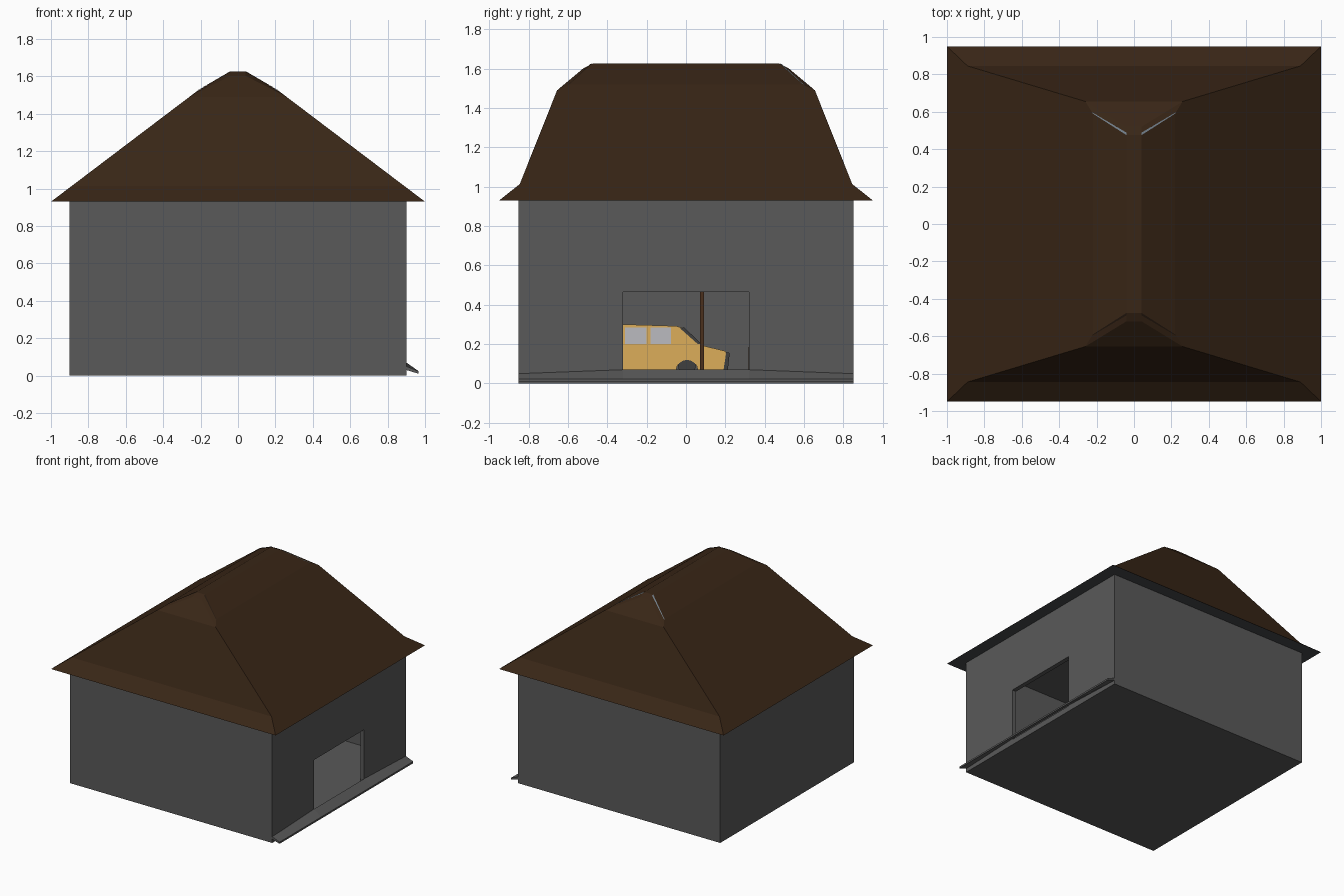
import bpy, bmesh, math
from mathutils import Vector

if "Cube" in bpy.data.objects:
    bpy.data.objects.remove(bpy.data.objects["Cube"])


def mat(name, r, g, b):
    m = bpy.data.materials.new(name)
    m.diffuse_color = (r, g, b, 1)
    m.use_nodes = True
    m.node_tree.nodes["Principled BSDF"].inputs["Base Color"].default_value = m.diffuse_color
    return m


WALL = mat("wall_grey", 0.10, 0.10, 0.10)
SOFFIT = mat("soffit_slate", 0.06, 0.065, 0.07)
ROOF = mat("roof_brown", 0.04, 0.019, 0.008)
SHADOW = mat("slot_dark", 0.02, 0.01, 0.005)
SLATE = mat("slot_slate", 0.16, 0.20, 0.24)
WOOD = mat("wood", 0.07, 0.03, 0.012)
PAINT = mat("van_paint", 0.72, 0.42, 0.10)
GLASS = mat("van_glass", 0.5, 0.5, 0.53)
RUBBER = mat("rubber", 0.05, 0.05, 0.05)


def mesh(name, bm, *mats):
    bmesh.ops.recalc_face_normals(bm, faces=bm.faces)
    me = bpy.data.meshes.new(name)
    bm.to_mesh(me)
    bm.free()
    ob = bpy.data.objects.new(name, me)
    bpy.context.collection.objects.link(ob)
    for m in mats:
        me.materials.append(m)
    return ob


def box(name, lo, hi, *mats):
    bm = bmesh.new()
    bmesh.ops.create_cube(bm, size=1)
    for v in bm.verts:
        v.co = [l + (c + 0.5) * (h - l) for c, l, h in zip(v.co, lo, hi)]
    return mesh(name, bm, *mats)


def prism(name, profile, x0, x1, *mats):
    """Extrude a (y, z) profile along x."""
    bm = bmesh.new()
    f = bm.faces.new([bm.verts.new((x0, y, z)) for y, z in profile])
    new = bmesh.ops.extrude_face_region(bm, geom=[f])["geom"]
    bmesh.ops.translate(bm, vec=(x1 - x0, 0, 0),
                        verts=[g for g in new if isinstance(g, bmesh.types.BMVert)])
    return mesh(name, bm, *mats)


# Hollow house body with a doorway in the right wall
house = box("house_walls", (-0.9, -0.85, 0), (0.9, 0.85, 0.93), WALL)
for lo, hi in (((-0.87, -0.82, 0.045), (0.865, 0.82, 0.92)),
               ((0.8, -0.32, 0.045), (1.0, 0.32, 0.465))):
    cutter = box("cutter", lo, hi, WALL)
    cutter.hide_render = True
    mod = house.modifiers.new("cut", "BOOLEAN")
    mod.operation, mod.object, mod.solver = "DIFFERENCE", cutter, "EXACT"
    bpy.context.view_layer.objects.active = house
    bpy.ops.object.modifier_apply(modifier=mod.name)
    bpy.data.objects.remove(cutter)

# Hipped roof: one quarter of named corners, mirrored to all four
Q = dict(A=(1, 0.95, 0.93), B=(0.89, 0.845, 1.013), C=(0.26, 0.655, 1.49),
         D=(0.04, 0.52, 1.603), E=(0.22, 0.59, 1.52), F=(0.04, 0.475, 1.625))
bm = bmesh.new()
V = {(k, sx, sy): bm.verts.new((p[0] * sx, p[1] * sy, p[2]))
     for k, p in Q.items() for sx in (1, -1) for sy in (1, -1)}


def face(*keys):
    return bm.faces.new([V[k] for k in keys])


for s in (1, -1):
    # long side slopes, lower and upper
    face(*[(k, s, 1) for k in "ABCE"], *[(k, s, -1) for k in "ECBA"])
    face(("E", s, 1), ("F", s, 1), ("F", s, -1), ("E", s, -1))
    # end slopes, stacked from the eave to the ridge
    for a, b in ("AB", "BC", "CD", "DF"):
        face((a, 1, s), (b, 1, s), (b, -1, s), (a, -1, s))
    for t in (1, -1):
        face(*[(k, t, s) for k in "CEFD"])
corners = ((1, 1), (-1, 1), (-1, -1), (1, -1))
face(*[("F", *c) for c in corners])
face(*[("A", *c) for c in corners]).material_index = 1
mesh("roof", bm, ROOF, SOFFIT)

# Narrow slots beside the ridge ends
C, D, E, F = (Vector(Q[k]) for k in "CDEF")
for sx, sy in corners:
    bm = bmesh.new()
    pts = (E, F, F.lerp(D, 0.3), E.lerp(C, 0.12))
    bm.faces.new([bm.verts.new((p.x * sx, p.y * sy, p.z + 0.003)) for p in pts])
    mesh("roof_slot", bm, SLATE if sy > 0 else SHADOW)

# Entrance ramp, highest across the doorway
bm = bmesh.new()
rows = []
for y, z in ((-0.85, 0.05), (-0.32, 0.07), (0.32, 0.07), (0.85, 0.05)):
    rows.append([bm.verts.new(p) for p in ((0.9, y, z), (0.965, y, 0.024),
                                           (0.965, y, 0.01), (0.9, y, z - 0.02))])
for a, b in zip(rows, rows[1:]):
    for i in range(4):
        j = (i + 1) % 4
        bm.faces.new((a[i], a[j], b[j], b[i]))
bm.faces.new(rows[0])
bm.faces.new(rows[-1])
mesh("ramp", bm, WALL)

# Inside: post and crate
box("inner_post", (0.34, 0.07, 0.045), (0.36, 0.092, 0.92), WOOD)
box("crate", (0.2, 0.317, 0.045), (0.35, 0.45, 0.185), WOOD)


# Van body with wheel arches
def arch(cy):
    return [(cy + 0.055 * math.cos(a), 0.065 + 0.055 * math.sin(a))
            for a in (math.pi * i / 8 for i in range(9))]


body = [(-0.62, 0.065), (-0.62, 0.28), (-0.59, 0.305), (-0.3, 0.3), (-0.05, 0.292),
        (-0.01, 0.28), (0.03, 0.24), (0.075, 0.195), (0.2, 0.165), (0.21, 0.15),
        (0.195, 0.065)] + arch(0.005) + arch(-0.47)
X0, X1 = 0.0, 0.27
prism("van_body", body, X0, X1, PAINT)
prism("van_bumper", [(0.19, 0.065), (0.205, 0.16), (0.222, 0.155), (0.212, 0.065)],
      X0 - 0.004, X1 + 0.004, RUBBER)
for y0, y1 in ((-0.56, -0.34), (-0.31, -0.2), (-0.18, -0.075)):
    box("van_window", (X0 - 0.003, y0, 0.2), (X1 + 0.003, y1, 0.285), GLASS)
prism("van_pillar", [(-0.03, 0.28), (-0.01, 0.285), (0.08, 0.2), (0.06, 0.2)],
      X0 - 0.003, X1 + 0.003, RUBBER)

# Wheels
for cy in (0.005, -0.47):
    for x in (X0 + 0.002, X1 - 0.042):
        prism("van_wheel", [(cy + 0.045 * math.cos(math.tau * i / 16),
                             0.09 + 0.045 * math.sin(math.tau * i / 16))
                            for i in range(16)], x, x + 0.04, RUBBER)
